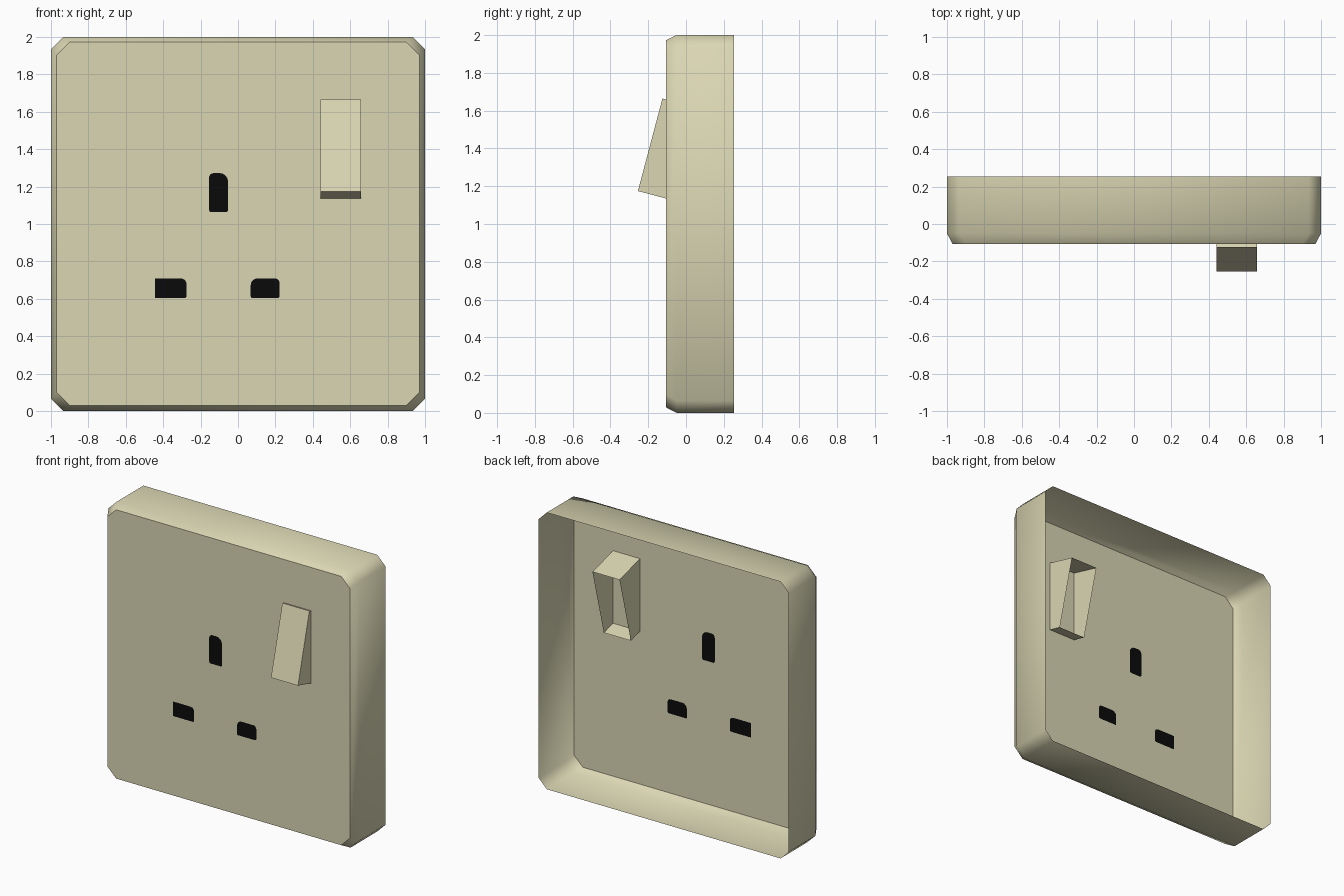
import bpy, bmesh, math
from mathutils import Matrix

if "Cube" in bpy.data.objects:
    bpy.data.objects.remove(bpy.data.objects["Cube"])


def material(name, rgb):
    m = bpy.data.materials.new(name)
    m.diffuse_color = (*rgb, 1)
    m.use_nodes = True
    m.node_tree.nodes["Principled BSDF"].inputs["Base Color"].default_value = m.diffuse_color
    return m


CREAM = material("cream_plastic", (0.70, 0.67, 0.45))
BLACK = material("slot_black", (0.003, 0.003, 0.003))


def make_object(name, bm, mats):
    me = bpy.data.meshes.new(name)
    bm.to_mesh(me)
    bm.free()
    for m in mats:
        me.materials.append(m)
    ob = bpy.data.objects.new(name, me)
    bpy.context.collection.objects.link(ob)
    return ob


def rounded_rect(x0, x1, z0, z1, radii, segs):
    """Counter-clockwise outline; radii ordered br, tr, tl, bl."""
    corners = [(x1, z0, -1, 1), (x1, z1, -1, -1), (x0, z1, 1, -1), (x0, z0, 1, 1)]
    pts = []
    for k, ((x, z, sx, sz), r) in enumerate(zip(corners, radii)):
        for i in range(segs + 1):
            a = math.radians(-90 + 90 * k + 90 * i / segs)
            pts.append((x + sx * r + r * math.cos(a), z + sz * r + r * math.sin(a)))
    return pts


def ring(bm, pts, y):
    return [bm.verts.new((x, y, z)) for x, z in pts]


def loop_edges(bm, verts):
    return [bm.edges.new((verts[i - 1], verts[i])) for i in range(len(verts))]


# Face plate: open-backed shell with clipped corners and bevelled front rim
FRONT = -0.107
bm = bmesh.new()
outer = rounded_rect(-1, 1, 0, 2, [0.065] * 4, 1)
inner = rounded_rect(-0.97, 0.97, 0.03, 1.973, [0.07] * 4, 1)
rings = [ring(bm, outer, 0.255), ring(bm, outer, -0.05), ring(bm, inner, FRONT)]
for b, f in zip(rings, rings[1:]):
    for i in range(len(b)):
        j = (i + 1) % len(b)
        bm.faces.new((f[i], b[i], b[j], f[j]))
rim = rings[-1]
edges = [bm.edges.get((rim[i - 1], rim[i])) for i in range(len(rim))]

# Pin slots cut into the front as flush black faces
slots = [
    (-0.155, -0.053, 1.064, 1.272, (0.012, 0.045, 0.025, 0.012)),
    (-0.445, -0.275, 0.604, 0.709, (0.012, 0.03, 0.006, 0.006)),
    (0.068, 0.222, 0.604, 0.709, (0.012, 0.025, 0.035, 0.008)),
]
slot_rings = []
for x0, x1, z0, z1, radii in slots:
    vs = ring(bm, rounded_rect(x0, x1, z0, z1, radii, 4), FRONT)
    slot_rings.append(vs)
    edges += loop_edges(bm, vs)
fill = bmesh.ops.triangle_fill(bm, edges=edges, use_beauty=True, normal=(0, -1, 0))
for f in [g for g in fill["geom"] if isinstance(g, bmesh.types.BMFace)]:
    f.normal_update()
    if f.normal.y > 0:
        f.normal_flip()
for vs in slot_rings:
    # clear anything the fill may have put inside the slot, then add one face
    own = set(vs)
    inside = [f for f in bm.faces if all(v in own for v in f.verts)]
    if inside:
        bmesh.ops.delete(bm, geom=inside, context="FACES_KEEP_BOUNDARY")
    bm.faces.new(vs).material_index = 1
plate = make_object("face_plate", bm, [CREAM, BLACK])
bpy.context.view_layer.objects.active = plate
plate.select_set(True)
bpy.ops.object.shade_smooth_by_angle(angle=math.radians(50))

# Rocker switch: tilted open-backed box passing through the plate
bm = bmesh.new()
bmesh.ops.create_cube(bm, size=1)
bm.normal_update()
back = [f for f in bm.faces if f.normal.y > 0.9]
bmesh.ops.delete(bm, geom=back, context="FACES")
bm.transform(Matrix.Translation((0.55, -0.063, 1.386))
             @ Matrix.Rotation(math.radians(-14.85), 4, "X")
             @ Matrix.Diagonal((0.216, 0.262, 0.507, 1)))
make_object("rocker_switch", bm, [CREAM])
